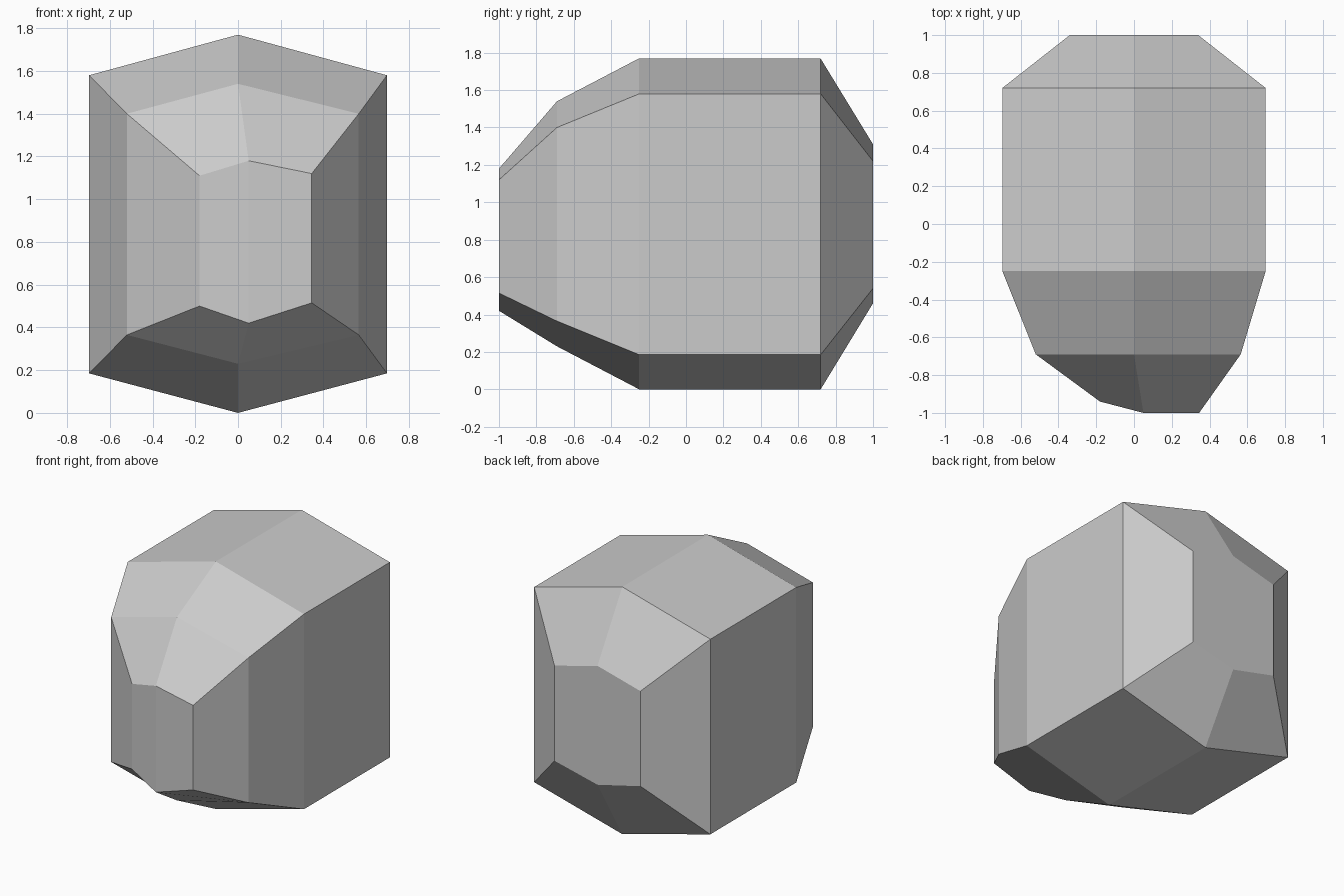
import bpy, bmesh

cube = bpy.data.objects.get("Cube")
if cube:
    bpy.data.objects.remove(cube, do_unlink=True)

# One flat colour
stone = bpy.data.materials.new("pale_grey")
stone.use_nodes = True
colour = (0.6, 0.6, 0.6, 1)
stone.diffuse_color = colour
stone.node_tree.nodes["Principled BSDF"].inputs["Base Color"].default_value = colour

# Column = (x, y, bottom z, top z); section = right wall, ridge, left wall
SECTIONS = [
    [(-0.18, -0.94, 0.50, 1.11), (0.05, -1.0, 0.42, 1.18), (0.345, -1.0, 0.515, 1.12)],
    [(-0.52, -0.69, 0.365, 1.40), (0, -0.69, 0.23, 1.54), (0.565, -0.69, 0.365, 1.40)],
    [(-0.697, -0.25, 0.185, 1.58), (0, -0.25, 0, 1.77), (0.697, -0.25, 0.185, 1.58)],
    [(-0.697, 0.72, 0.185, 1.58), (0, 0.72, 0, 1.768), (0.697, 0.72, 0.185, 1.58)],
    [(-0.34, 1.0, 0.54, 1.22), (0, 1.0, 0.46, 1.31), (0.34, 1.0, 0.54, 1.22)],
]

bm = bmesh.new()


def make_ring(section):
    """Six-sided ring: along the bottom, then back along the top."""
    low = [bm.verts.new((x, y, b)) for x, y, b, t in section]
    high = [bm.verts.new((x, y, t)) for x, y, b, t in section]
    return low + high[::-1]


rings = [make_ring(s) for s in SECTIONS]

# Facets between neighbouring sections
for a, b in zip(rings, rings[1:]):
    for i in range(6):
        j = (i + 1) % 6
        bm.faces.new((a[i], a[j], b[j], b[i]))

# End caps, each split at the ridge
for r in (rings[0], rings[-1]):
    bm.faces.new((r[0], r[1], r[4], r[5]))
    bm.faces.new((r[1], r[2], r[3], r[4]))

bmesh.ops.recalc_face_normals(bm, faces=bm.faces)
mesh = bpy.data.meshes.new("faceted_block")
bm.to_mesh(mesh)
bm.free()
mesh.materials.append(stone)
block = bpy.data.objects.new("faceted_block", mesh)
bpy.context.collection.objects.link(block)
